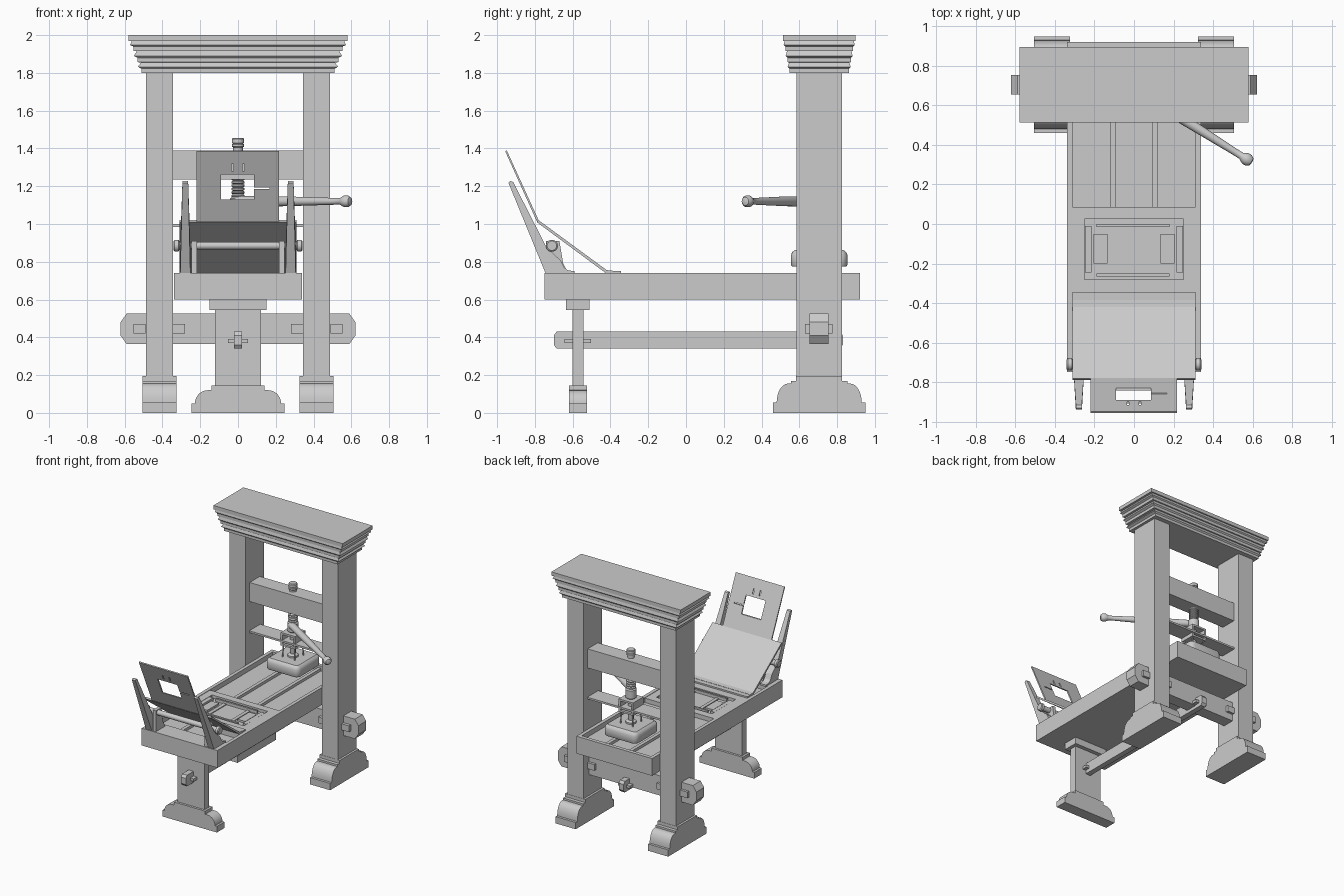
import bpy, bmesh, math
from mathutils import Vector

if "Cube" in bpy.data.objects:
    bpy.data.objects.remove(bpy.data.objects["Cube"])

def finish(name, bm, smooth=False):
    bmesh.ops.recalc_face_normals(bm, faces=bm.faces)
    me = bpy.data.meshes.new(name)
    bm.to_mesh(me)
    bm.free()
    ob = bpy.data.objects.new(name, me)
    bpy.context.collection.objects.link(ob)
    if smooth:
        bpy.ops.object.select_all(action='DESELECT')
        ob.select_set(True)
        bpy.context.view_layer.objects.active = ob
        bpy.ops.object.shade_smooth_by_angle(angle=math.radians(35))
    return ob

def loft(name, rings, smooth=False):
    """Skin a list of equal-length point rings and cap both ends."""
    bm = bmesh.new()
    vs = [[bm.verts.new(p) for p in r] for r in rings]
    n = len(vs[0])
    for a, b in zip(vs, vs[1:]):
        for i in range(n):
            bm.faces.new((a[i], a[(i + 1) % n], b[(i + 1) % n], b[i]))
    bm.faces.new(vs[0])
    bm.faces.new(vs[-1])
    return finish(name, bm, smooth)

def box(name, x, y, z):
    rect = [(x[0], y[0]), (x[1], y[0]), (x[1], y[1]), (x[0], y[1])]
    return loft(name, [[(u, v, h) for u, v in rect] for h in z])

def prism(name, pts, axis, a, b, smooth=False):
    """Extrude a (u, z) profile along x or y."""
    f = (lambda u, v, d: (d, u, v)) if axis == 'x' else (lambda u, v, d: (u, d, v))
    return loft(name, [[f(u, v, d) for u, v in pts] for d in (a, b)], smooth)

def turned(name, start, direction, profile, n=20):
    """Lathe: profile is (distance along axis, radius)."""
    d = Vector(direction).normalized()
    s = d.orthogonal().normalized()
    t = d.cross(s)
    rings = [[Vector(start) + d * h + (s * math.cos(k * math.tau / n) + t * math.sin(k * math.tau / n)) * r
              for k in range(n)] for h, r in profile]
    return loft(name, rings, True)

def bevel(ob, w, seg=1):
    m = ob.modifiers.new('bevel', 'BEVEL')
    m.width, m.segments = w, seg
    return ob

def cut(ob, x, y, z):
    c = box('cutter', x, y, z)
    m = ob.modifiers.new('cut', 'BOOLEAN')
    m.operation, m.object, m.solver = 'DIFFERENCE', c, 'EXACT'
    bpy.context.view_layer.objects.active = ob
    bpy.ops.object.modifier_apply(modifier=m.name)
    bpy.data.objects.remove(c)

def foot_profile(c, base, r0, r1, top):
    """Moulded foot: plinth, quarter-round, then stepped top."""
    half = [(0.245, 0), (0.245, base)]
    for i in range(9):
        a = i / 8 * math.pi / 2
        half.append((r1 + (r0 - r1) * math.cos(a), base + (top[0][1] - base) * math.sin(a)))
    half += top
    return [(c + u, z) for u, z in half] + [(c - u, z) for u, z in reversed(half)]

YC = 0.705

# Uprights and feet
for s, side in ((-1, 'left'), (1, 'right')):
    box(side + '_upright', sorted((s * 0.343, s * 0.488)), (0.585, 0.825), (0.19, 1.81))
    prism(side + '_upright_foot',
          foot_profile(YC, 0.055, 0.225, 0.165, [(0.15, 0.155), (0.15, 0.17), (0.122, 0.17), (0.122, 0.195)]),
          'x', s * 0.325, s * 0.505, True)

# Moulded cornice: (z, inset)
steps = [(1.8, 1), (1.822, 1), (1.832, .72), (1.855, .95), (1.857, .68), (1.88, .68), (1.89, .42), (1.915, .62),
         (1.917, .38), (1.94, .36), (1.948, .12), (1.968, .25), (1.97, 0), (2.0, 0)]
loft('cornice', [[(sx * (0.58 - 0.07 * i), YC + sy * (0.192 - 0.035 * i), z)
                  for sx, sy in ((-1, -1), (1, -1), (1, 1), (-1, 1))] for z, i in steps])

# Head beam and shelf
box('head_beam', (-0.345, 0.345), (0.64, 0.77), (1.235, 1.39))
box('shelf', (-0.345, 0.345), (0.635, 0.775), (0.985, 1.0))

# Lower cross beam with chamfered ends, and its wedges
prism('lower_cross_beam', [(-0.622, 0.41), (-0.59, 0.365), (0.59, 0.365), (0.622, 0.41),
                           (0.622, 0.48), (0.59, 0.525), (-0.59, 0.525), (-0.622, 0.48)], 'y', 0.655, 0.755)
for s in (-1, 1):
    for c in (0.522, 0.312):
        box('cross_beam_wedge', (s * c - 0.032, s * c + 0.032), (0.63, 0.775), (0.42, 0.47))

# Long stretcher and its wedges
prism('long_stretcher', [(-0.7, 0.36), (-0.685, 0.34), (0.815, 0.34), (0.83, 0.36),
                         (0.83, 0.41), (0.815, 0.43), (-0.685, 0.43), (-0.7, 0.41)], 'x', -0.022, 0.022)
for y in (-0.622, -0.522, 0.775):
    box('stretcher_wedge', (-0.052, 0.052), (y - 0.02, y + 0.02), (0.37, 0.392))

# Front leg
prism('front_leg_foot', foot_profile(0, 0.05, 0.228, 0.16, [(0.14, 0.12), (0.14, 0.145)]),
      'y', -0.62, -0.525, True)
box('front_leg', (-0.122, 0.122), (-0.602, -0.543), (0.14, 0.55))
box('front_leg_cap', (-0.15, 0.15), (-0.635, -0.51), (0.545, 0.602))

# Bed with recessed track and rails
bed = box('bed', (-0.34, 0.34), (-0.75, 0.92), (0.6, 0.74))
cut(bed, (-0.312, 0.312), (-0.6, 0.89), (0.7, 0.8))
for s in (-1, 1):
    box('rail', sorted((s * 0.092, s * 0.12)), (-0.6, 0.89), (0.695, 0.722))

# Carriage tray with type recess and furniture
tray = box('carriage_tray', (-0.31, 0.31), (-0.43, 0.085), (0.702, 0.738))
cut(tray, (-0.25, 0.25), (-0.28, 0.025), (0.715, 0.8))
for s in (-1, 1):
    box('type_side_block', sorted((s * 0.215, s * 0.248)), (-0.245, -0.01), (0.71, 0.737))
    box('type_inner_block', sorted((s * 0.135, s * 0.205)), (-0.2, -0.05), (0.71, 0.73))
box('type_head_bar', (-0.19, 0.18), (-0.015, 0.0), (0.71, 0.738))
box('type_foot_bar', (-0.19, 0.18), (-0.265, -0.25), (0.71, 0.738))
box('hinge_strip', (-0.31, 0.31), (-0.43, -0.345), (0.737, 0.75))

# Tympan and frisket, tilted open
prism('tympan', [(-0.385, 0.742), (-0.43, 0.744), (-0.79, 1.01), (-0.783, 1.022), (-0.42, 0.756), (-0.385, 0.752)],
      'x', -0.31, 0.31)
frisket = prism('frisket', [(-0.788, 1.01), (-0.957, 1.385), (-0.949, 1.39), (-0.778, 1.015)], 'x', -0.22, 0.217)
cut(frisket, (-0.09, 0.085), (-1.1, -0.7), (1.13, 1.262))
cut(frisket, (0.08, 0.168), (-1.1, -0.7), (1.186, 1.194))
for s in (-1, 1):
    cut(frisket, (s * 0.03 - 0.005, s * 0.03 + 0.005), (-1.1, -0.7), (1.28, 1.318))

# Gallows: tapered arms with curved feet, crossbar with knobs
side = [(-0.742, 0.735), (-0.94, 1.218), (-0.93, 1.228), (-0.915, 1.222), (-0.74, 0.88), (-0.7, 0.84),
        (-0.665, 0.81), (-0.645, 0.77), (-0.625, 0.755), (-0.59, 0.75), (-0.59, 0.735)]
for s in (-1, 1):
    taper = [max(0, (z - 0.9) / 0.33) * 0.012 for y, z in side]
    loft('gallows_arm', [[(s * (0.252 + t), y, z) for (y, z), t in zip(side, taper)],
                         [(s * (0.306 - t), y, z) for (y, z), t in zip(side, taper)]])
    prism('crossbar_bracket', [(-0.742, 0.735), (-0.742, 0.91), (-0.67, 0.91), (-0.65, 0.79), (-0.62, 0.735)],
          'x', s * 0.218, s * 0.245)
    turned('crossbar_knob', (s * 0.305, -0.71, 0.885), (s, 0, 0),
           [(0, 0.018), (0.005, 0.022), (0.01, 0.032), (0.03, 0.032), (0.036, 0.025)])
turned('crossbar', (-0.31, -0.71, 0.885), (1, 0, 0), [(0, 0.021), (0.62, 0.021)])

# Screw spindle: threaded ridges, collar and thin tip
turned('screw_head', (0, YC, 1.38), (0, 0, 1), [(0, .026), (.025, .026), (.03, .033), (.042, .033), (.046, .026),
                                               (.05, .033), (.07, .033), (.076, .028)])
thread = []
for i in range(6):
    thread += [(i * 0.018, 0.028), (i * 0.018 + 0.005, 0.036), (i * 0.018 + 0.012, 0.036)]
turned('screw_thread', (0, YC, 1.14), (0, 0, 1), thread + [(0.12, 0.028)])
turned('screw_collar', (0, YC, 1.06), (0, 0, 1), [(0, 0.03), (0.01, 0.042), (0.075, 0.042), (0.085, 0.03)])
turned('screw_tip', (0, YC, 0.85), (0, 0, 1), [(0, 0.012), (0.05, 0.022), (0.22, 0.022)])
turned('press_cup', (0, YC, 0.855), (0, 0, 1), [(0, 0.04), (0.02, 0.04), (0.03, 0.025)])

# Hose box around the spindle with hanging rods
for z in (0.955, 1.045):
    box('hose_plate', (-0.065, 0.065), (YC - 0.065, YC + 0.065), (z, z + 0.015))
for sx in (-1, 1):
    box('hose_side', sorted((sx * 0.05, sx * 0.065)), (YC - 0.065, YC + 0.065), (0.96, 1.055))
    for sy in (-1, 1):
        turned('platen_rod', (sx * 0.055, YC + sy * 0.055, 0.86), (-sx * 0.05, -sy * 0.05, 1),
               [(0, 0.005), (0.11, 0.005)], 8)

# Platen with rounded top
platen_rings = []
for h, inset in ((0.775, 0.006), (0.785, 0), (0.835, 0), (0.852, 0.008), (0.862, 0.022), (0.866, 0.04)):
    platen_rings.append([(cx * 0.11 + (0.04 - inset) * math.cos(a), YC + cy * 0.11 + (0.04 - inset) * math.sin(a), h)
                         for k, (cx, cy) in enumerate(((1, 1), (-1, 1), (-1, -1), (1, -1)))
                         for a in [(k + j / 4) * math.pi / 2 for j in range(5)]])
platen_rings.pop()
loft('platen', platen_rings, True)

# Pull bar with knob
turned('pull_bar', (0, 0.685, 1.12), (0.575, -0.36, 0),
       [(0, 0.027), (0.1, 0.027), (0.3, 0.026), (0.6, 0.018), (0.64, 0.018), (0.65, 0.024), (0.665, 0.031),
        (0.685, 0.031), (0.7, 0.022), (0.704, 0.01)])
